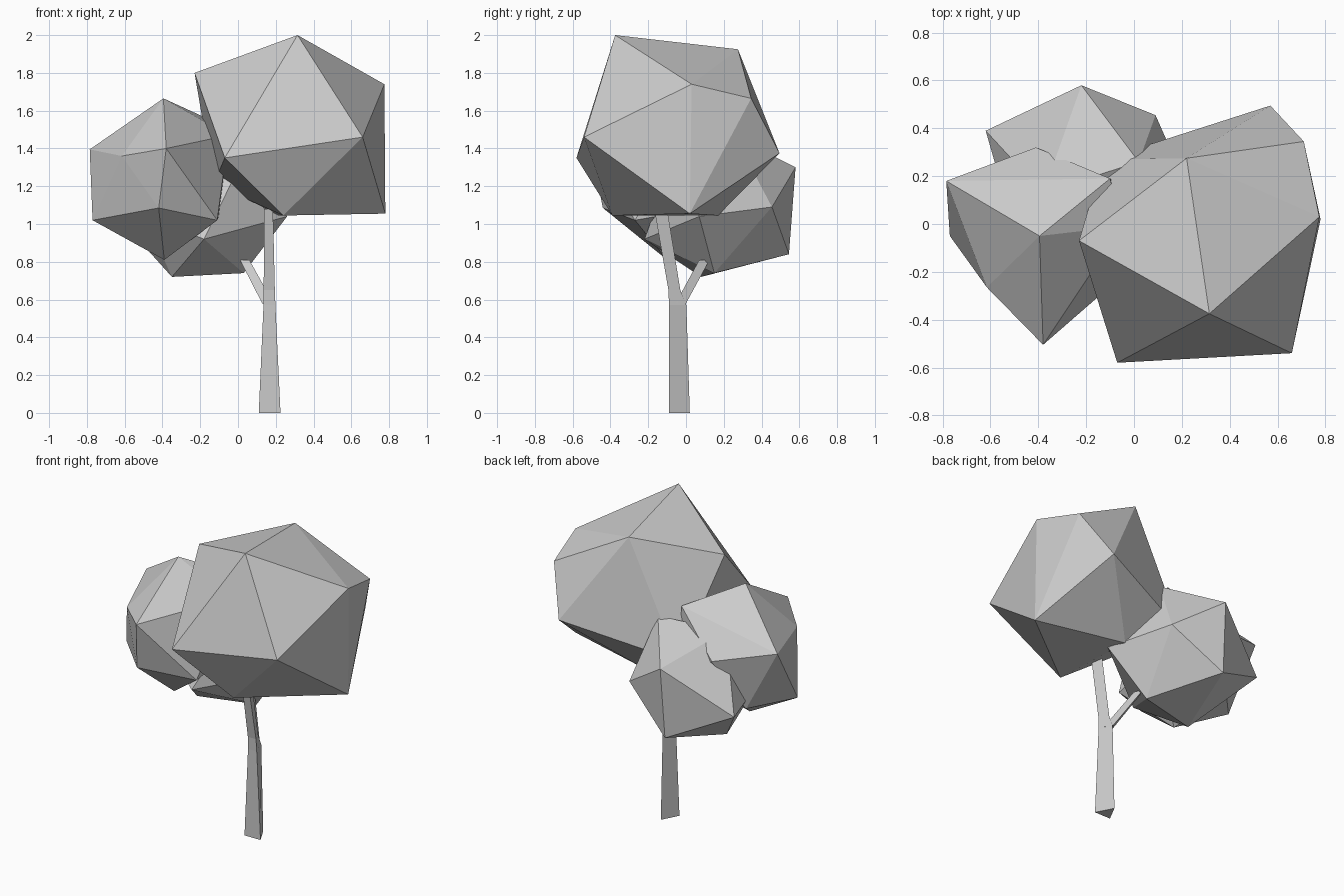
import bpy, bmesh
from mathutils import Vector

if "Cube" in bpy.data.objects:
    bpy.data.objects.remove(bpy.data.objects["Cube"])


def finish(bm, name):
    bmesh.ops.recalc_face_normals(bm, faces=bm.faces)
    me = bpy.data.meshes.new(name)
    bm.to_mesh(me)
    bm.free()
    ob = bpy.data.objects.new(name, me)
    bpy.context.collection.objects.link(ob)
    return ob


def crown(name, corners):
    """Irregular faceted ball: the hull of a dozen corners."""
    bm = bmesh.new()
    for c in corners:
        bm.verts.new(c)
    res = bmesh.ops.convex_hull(bm, input=bm.verts[:])
    loose = [v for v in bm.verts if not v.link_faces]
    bmesh.ops.delete(bm, geom=loose, context='VERTS')
    return finish(bm, name)


def three_sided_limb(name, rings):
    """Loft of triangular sections; each ring is (x0, x1, y0, y1, z)."""
    bm = bmesh.new()
    loops = []
    for x0, x1, y0, y1, z in rings:
        tri = [(x0, y0), (x1, y0), ((x0 + x1) / 2, y1)]
        loops.append([bm.verts.new((x, y, z)) for x, y in tri])
    for a, b in zip(loops, loops[1:]):
        for i in range(3):
            j = (i + 1) % 3
            bm.faces.new((a[i], a[j], b[j], b[i]))
    bm.faces.new(loops[0][::-1])
    bm.faces.new(loops[-1])
    return finish(bm, name)


# Large upper right foliage
crown("large_foliage", [
    (.315, -.375, 2.0), (.22, .275, 1.925), (-.23, -.07, 1.80), (.775, .03, 1.74),
    (.66, -.54, 1.46), (-.07, -.58, 1.35), (.71, .345, 1.665), (.57, .495, 1.375),
    (.78, .02, 1.055), (.24, -.39, 1.045), (-.13, .27, 1.21), (.21, .17, 1.045)])

# Left foliage
crown("left_foliage", [
    (-.395, -.05, 1.665), (-.785, .18, 1.395), (-.77, -.05, 1.02), (-.615, -.265, 1.36),
    (-.38, -.505, 1.40), (-.42, -.44, 1.085), (-.11, -.27, 1.02), (-.05, -.01, 1.47),
    (-.39, -.10, .81), (-.10, .19, 1.53), (-.41, .32, 1.3), (-.08, .18, 1.1),
    (-.56, .18, .98)])

# Low back foliage
crown("back_foliage", [
    (-.22, .58, 1.3), (-.62, .39, 1.02), (-.23, .545, .84), (.09, .455, 1.09),
    (.26, .07, 1.04), (.03, .15, .74), (-.35, .08, .72), (-.18, -.22, .92),
    (.02, .26, 1.46), (-.38, .13, 1.42), (-.5, -.03, 1.05), (-.02, -.1, 1.25)])

# Trunk bending into the main limb
three_sided_limb("trunk", [
    (.11, .225, -.09, .02, 0), (.135, .198, -.09, .002, .57),
    (.136, .195, -.093, -.03, .65), (.138, .185, -.168, -.1, 1.08)])

# Side branch forking toward the back foliage
three_sided_limb("side_branch", [
    (.128, .188, -.055, .0, .58), (.01, .06, .07, .125, .81)])
